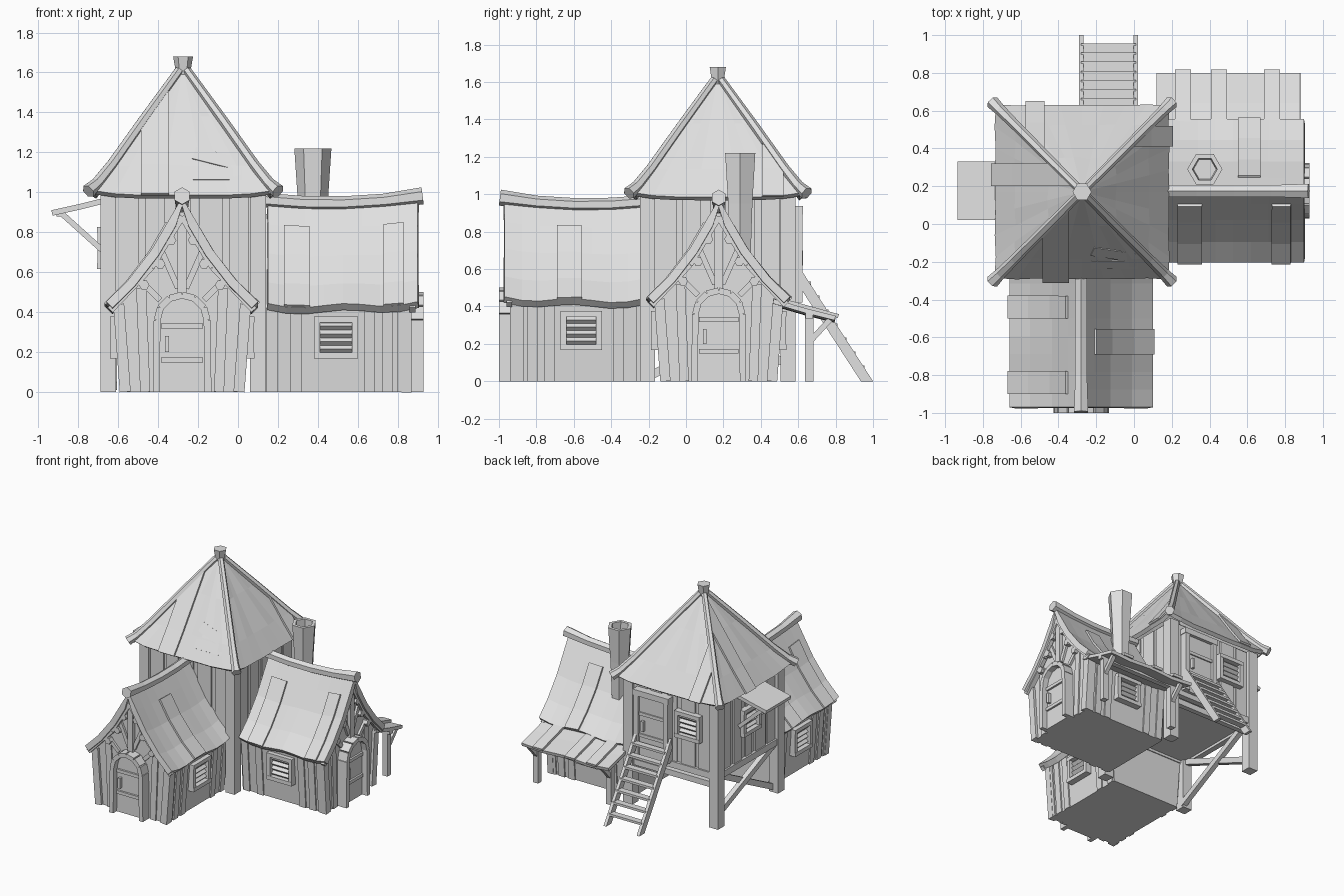
import bpy, bmesh, math
from mathutils import Matrix, Vector

if "Cube" in bpy.data.objects:
    bpy.data.objects.remove(bpy.data.objects["Cube"])

clay = bpy.data.materials.new("plain_grey")
clay.use_nodes = True
clay.diffuse_color = (0.75, 0.75, 0.75, 1)
clay.node_tree.nodes["Principled BSDF"].inputs["Base Color"].default_value = (0.75, 0.75, 0.75, 1)
ID = Matrix.Identity(4)
turn = lambda deg: Matrix.Rotation(math.radians(deg), 4, "Z")
move = Matrix.Translation


def finish(name, bm, M=ID, fix=True):
    if fix:
        bmesh.ops.recalc_face_normals(bm, faces=bm.faces[:])
    me = bpy.data.meshes.new(name)
    bm.to_mesh(me)
    bm.free()
    me.transform(M)
    me.materials.append(clay)
    ob = bpy.data.objects.new(name, me)
    bpy.context.collection.objects.link(ob)
    return ob


def loft(name, rings, M=ID):
    bm = bmesh.new()
    vs = [[bm.verts.new(p) for p in ring] for ring in rings]
    n = len(vs[0])
    for a, b in zip(vs, vs[1:]):
        for i in range(n):
            bm.faces.new((a[i], a[(i + 1) % n], b[(i + 1) % n], b[i]))
    bm.faces.new(vs[0])
    bm.faces.new(vs[-1])
    return finish(name, bm, M)


def frame(d, ref=(0, -1, 0)):
    d, ref = d.normalized(), Vector(ref)
    if abs(d.dot(ref)) > 0.95:
        ref = Vector((0, 0, 1))
    side = d.cross(ref).normalized()
    return side, side.cross(d)


def beam(name, p0, p1, w, h, M=ID, ref=(0, -1, 0)):
    """Bar of width w, with depth h measured along ref."""
    p0, p1 = Vector(p0), Vector(p1)
    s, t = frame(p1 - p0, ref)
    corners = [(s * i * w + t * j * h) / 2 for i, j in ((-1, -1), (1, -1), (1, 1), (-1, 1))]
    return loft(name, [[p + c for c in corners] for p in (p0, p1)], M)


def tube(name, pts, radii, M=ID, n=6, phase=0.0):
    pts, rings = [Vector(p) for p in pts], []
    for i, p in enumerate(pts):
        s, t = frame(pts[min(i + 1, len(pts) - 1)] - pts[max(i - 1, 0)])
        angles = [phase + math.tau * k / n for k in range(n)]
        rings.append([p + (s * math.cos(a) + t * math.sin(a)) * radii[i] for a in angles])
    return loft(name, rings, M)


def slab(name, outline, y0, y1, M=ID):
    """Outline in x and z, extruded along y."""
    return loft(name, [[(x, y, z) for x, z in outline] for y in (y0, y1)], M)


def sheet(name, rows, thick, offset=-1, M=ID):
    bm = bmesh.new()
    vs = [[bm.verts.new(p) for p in row] for row in rows]
    for a, b in zip(vs, vs[1:]):
        for i in range(len(a) - 1):
            bm.faces.new((a[i], a[i + 1], b[i + 1], b[i]))
    ob = finish(name, bm, M, fix=False)
    mod = ob.modifiers.new("thickness", "SOLIDIFY")
    mod.thickness, mod.offset = thick, offset
    return ob


def window(name, M):
    """Louvred window, centred on the wall and facing -y."""
    for s in (-1, 1):
        beam(name + "_jamb", (s * .095, -.01, -.105), (s * .095, -.01, .105), .03, .05, M)
        beam(name + "_rail", (-.11, -.012, s * .09), (.11, -.012, s * .09), .03, .05, M)
    for k in range(4):
        z = -.057 + k * .038
        slab(name + "_slat", [(0, z - .02), (.02, z), (0, z + .018)], -.085, .085, M @ move((0, .002, 0)) @ turn(-90))


def lerp(table, x):
    for (a, p), (b, q) in zip(table, table[1:]):
        if x <= b:
            return p + (q - p) * (x - a) / (b - a)
    return table[-1][1]


# Cottages: local front is -y, and the ridge runs along y
SLOPE = [(0, .94), (.155, .68), (.27, .535), (.38, .43)]
VS = [.38, .27, .155, .07, 0]


def cottage_roof(v, u):
    sag = .035 * ((u - .52) / .45) ** 2 * (1 - abs(v))
    ripple = .012 * math.sin(u * 13) * abs(v) / .38
    return (v, -u, lerp(SLOPE, abs(v)) + sag + ripple)


def cottage(name, M, planks, windows):
    half = [(.30, 0), (.33, .42), (.145, .64)]
    slab(name + "_walls", half + [(0, .89)] + [(-x, z) for x, z in half[::-1]], -.92, -.2, M)
    us = [.22 + .75 * i / 8 for i in range(9)]
    sheet(name + "_roof", [[cottage_roof(v, u) for u in us] for v in [-v for v in VS] + VS[-2::-1]], .045, -1, M)
    for side, u0, u1 in planks:
        cols = [u0, u1] if side < 0 else [u1, u0]
        rows = [[cottage_roof(side * v, u) for u in cols] for v in VS[:4]]
        sheet(name + "_roof_plank", rows, .014, 1, M)
    ridge = [(0, -u, cottage_roof(0, u)[2] + .003) for u in (.2, .4, .6, .8, .995)]
    tube(name + "_ridge_pole", ridge, [.036] * 4 + [.043], M, phase=math.pi / 6)
    # gable timbers
    beam(name + "_king_post", (0, -.93, .48), (0, -.93, .9), .045, .04, M)
    for s in (-1, 1):
        beam(name + "_corner_post", (s * .285, -.915, 0), (s * .318, -.915, .44), .055, .05, M)
        beam(name + "_gable_board", (s * .185, -.92, .0), (s * .205, -.92, .52), .05, .022, M)
        beam(name + "_strut", (s * .02, -.925, .52), (s * .1, -.925, .7), .03, .025, M)
        beam(name + "_strut", (s * .11, -.925, .46), (s * .2, -.925, .55), .03, .025, M)
        beam(name + "_barge_board", (s * .36, -.945, .41), (s * .155, -.945, .625), .035, .03, M)
        beam(name + "_barge_board", (s * .155, -.945, .625), (0, -.945, .88), .035, .03, M)
        for v, z in ((.055, .76), (.11, .64), (.19, .535)):
            tube(name + "_log_end", [(s * v, -.9, z), (s * v, -.96, z)], [.026] * 2, M)
        for u in (.24, .36, .73, .82, .895):
            beam(name + "_wall_board", (s * .30, -u, 0), (s * .331, -u, .42), .055, .02, M, (1, 0, 0))
    # arched door
    arc = [(.125 * math.cos(a), .36 + .125 * math.sin(a)) for a in [math.pi * i / 6 for i in range(7)]]
    path = [(.13, 0)] + arc + [(-.13, 0)]
    for (a, b), (c, d) in zip(path, path[1:]):
        beam(name + "_door_frame", (a, -.955, b), (c, -.955, d), .034, .09, M)
    slab(name + "_door", path, -.955, -.91, M)
    for z in (.16, .33):
        beam(name + "_door_bar", (-.105, -.96, z), (.105, -.96, z), .025, .02, M)
    beam(name + "_door_handle", (-.075, -.965, .2), (-.075, -.965, .28), .02, .035, M)
    for s in windows:
        window(name + "_window", M @ move((s * .325, -.56, .272)) @ turn(90 * s))


front = move((-.28, 0, 0))
wing = move((-.07, .175, 0)) @ turn(90)
cottage("front_cottage", front, [(1, .555, .69), (-1, .38, .5), (-1, .78, .9)], (-1, 1))
cottage("side_cottage", wing, [(-1, .3, .43), (-1, .8, .9), (1, .62, .74)], (-1, 1))

# Chimney with an open top
hexagon = [(math.cos(k * math.pi / 3), math.sin(k * math.pi / 3)) for k in range(6)]
loft("chimney", [[(.375 + r * x, .29 + r * y, z) for x, y in hexagon]
                 for r, z in ((.06, .55), (.075, .95), (.093, 1.22), (.066, 1.22), (.06, 1.1))])

# Lean-to porch behind the side cottage
xs = [.12, .3, .5, .7, .88]
sheet("porch_roof", [[(x, y, z + .008 * math.sin(x * 17)) for x in xs[::-1]]
                     for y, z in ((.80, .345), (.64, .385), (.47, .435))], .025)
for x in (.26, .45, .73):
    beam("porch_plank", (x, .815, .349), (x, .5, .437), .085, .02, ref=(0, .25, 1))
for x in (.2, .84):
    beam("porch_post", (x, .66, 0), (x, .66, .36), .045, .045)
    beam("porch_bracket", (x, .66, .21), (x, .77, .33), .03, .03, ref=(1, 0, 0))
beam("porch_beam", (.14, .66, .35), (.88, .66, .35), .03, .04)

# Tower on stilts
C = move((-.275, .17, 0))
slab("tower_walls", [(-.385, .4), (.385, .4), (.385, .99), (-.385, .99)], -.385, .385, C)
for q in range(4):
    M = C @ turn(90 * q)
    beam("tower_corner_post", (.375, -.375, 0), (.375, -.375, .99), .08, .08, M)
    beam("tower_sill", (-.36, -.385, .405), (.36, -.385, .405), .05, .045, M)
    for k in range(5):
        x = -.28 + k * .14
        beam("tower_wall_board", (x, -.388, .42 + .01 * (k % 2)), (x, -.388, .98), .12 - .02 * (k % 3), .012 + .008 * (k % 2), M)
west = C @ turn(-90)
beam("cross_brace", (-.36, -.375, .10), (.36, -.375, .40), .045, .04, west)
beam("cross_brace", (-.36, -.35, .40), (.36, -.35, .03), .045, .04, west)
beam("tie_beam", (-.65, .545, .33), (.1, .545, .33), .045, .04)

# Tower roof: four flared sides, hips and planks
PITCH = [(0, 1.63), (.355, 1.135), (.46, .985)]
for q in range(4):
    M = C @ turn(90 * q)
    rows = []
    for off in (.46, .355, .18, .01):
        cols = [off * k / 4 for k in range(-4, 5)]
        rows.append([(x, -off - .004 * math.sin(x * 30), lerp(PITCH, off) + (.025 * (x / off) ** 4 if off > .4 else 0)) for x in cols])
    sheet("tower_roof_side", rows, .03, -1, M)
    hip = [(o, -o, z) for o, z in ((.02, 1.61), (.2, 1.36), (.355, 1.14), (.43, 1.045), (.475, 1.005))]
    tube("tower_hip_pole", hip, [.022, .025, .027, .03, .036], M)
    a, b = ((-.21, -.07), (.24, .35), (.2, .3), (-.15, -.03))[q]
    rows = [[(x, -o, lerp(PITCH, o)) for x in (a, b)] for o in (.47, .356)]
    rows.append([(x, -abs(x), lerp(PITCH, abs(x))) for x in (a, b)])
    sheet("tower_roof_plank", rows, .015, 1, M)
tube("tower_finial", [(0, 0, 1.59), (0, 0, 1.68)], [.034, .05], C)
tilt = (0, -.8, .58)
beam("patch_board", (-.225, -.205, 1.085), (.02, -.205, 1.085), .075, .03, ref=tilt)
beam("patch_board", (-.22, -.135, 1.19), (.02, -.17, 1.13), .075, .03, ref=tilt)

# Back door and window of the tower
for x in (-.255, .005):
    beam("tower_door_jamb", (x, .585, .42), (x, .585, .92), .04, .075)
beam("tower_door_lintel", (-.28, .585, .915), (.03, .585, .915), .045, .08)
beam("tower_door", (-.125, .575, .42), (-.125, .575, .9), .24, .05)
for z in (.58, .75):
    beam("tower_door_bar", (-.235, .6, z), (-.015, .6, z), .025, .02)
beam("tower_door_handle", (-.05, .61, .62), (-.05, .61, .7), .02, .03)
window("tower_window", move((-.43, .57, .75)) @ turn(180))

# Awning and hatch on the tower's right side
window("tower_hatch", C @ turn(-90) @ move((0, -.395, .72)))
sheet("awning", [[(x, y, z) for y in (.33, .23, .13, .02)] for x, z in ((-.935, .91), (-.8, .94), (-.66, .975))], .028)
for y in (.05, .30):
    beam("awning_bracket", (-.68, y, .71), (-.885, y, .895), .028, .028)
beam("awning_edge", (-.895, .03, .89), (-.895, .32, .89), .03, .025)

# Ladder to the back door
for x in (-.28, .01):
    slab("ladder_rail", [(.935, 0), (1.0, 0), (.60, .62), (.585, .54)], -.012, .012, move((x, 0, 0)) @ turn(90))
for k in range(7):
    y, z = .93 - k * .048, .075 + k * .075
    beam("ladder_tread", (-.28, y, z), (.01, y, z), .018, .05)
